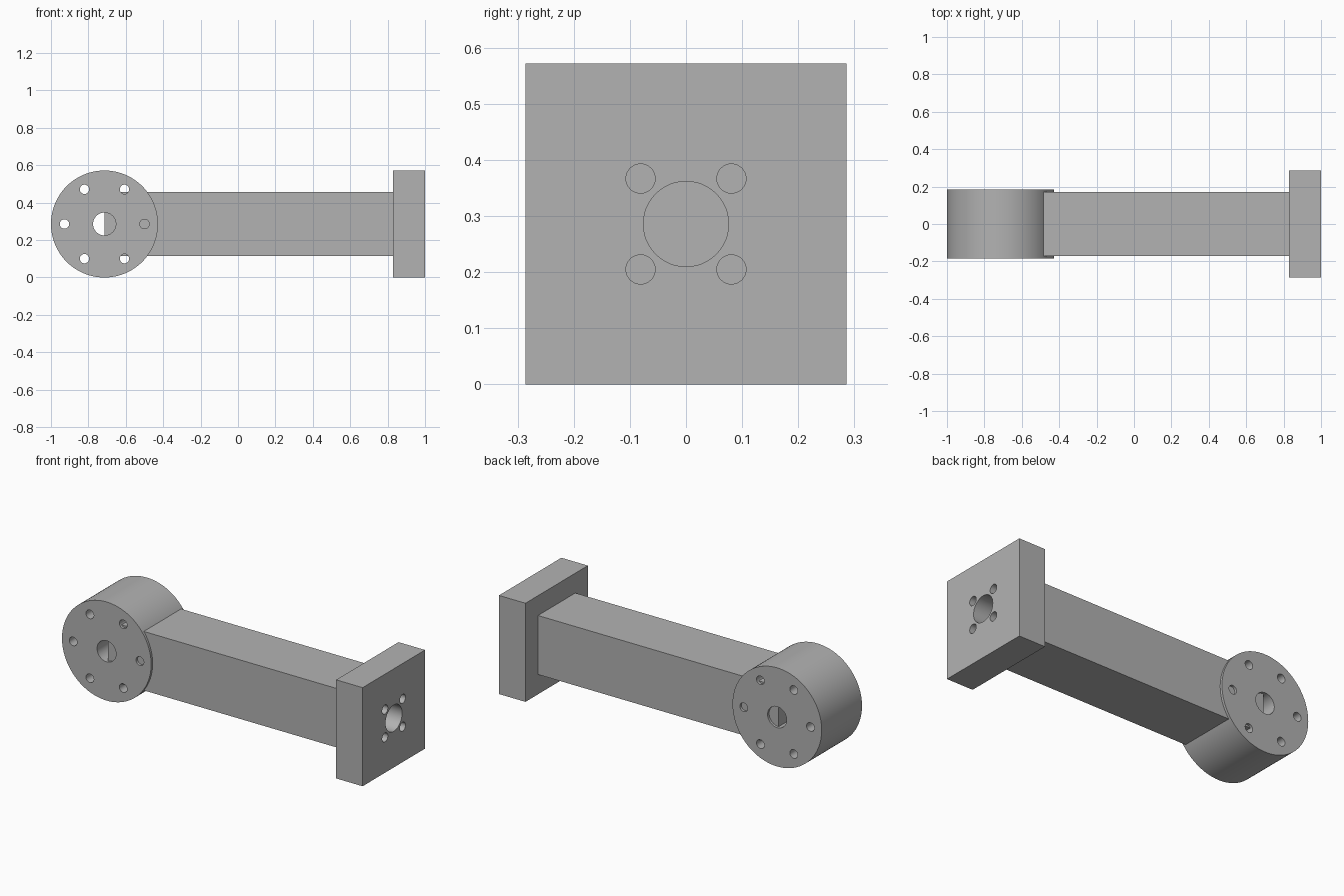
import bpy, bmesh, math
from mathutils import Matrix, Vector

if "Cube" in bpy.data.objects:
    bpy.data.objects.remove(bpy.data.objects["Cube"], do_unlink=True)

MID_Z = 0.286          # height of the arm axis
HUB_X = -0.714         # pivot axis of the hub
PLATE_X = 0.83         # inner face of the end plate

grey = bpy.data.materials.new("plain_grey")
grey.use_nodes = True
colour = (0.448, 0.448, 0.448, 1)
grey.diffuse_color = colour
grey.node_tree.nodes["Principled BSDF"].inputs["Base Color"].default_value = colour


def make_object(name, bm):
    mesh = bpy.data.meshes.new(name)
    bm.to_mesh(mesh)
    bm.free()
    mesh.materials.append(grey)
    obj = bpy.data.objects.new(name, mesh)
    bpy.context.collection.objects.link(obj)
    return obj


def box(name, low, high):
    low, high = Vector(low), Vector(high)
    bm = bmesh.new()
    place = Matrix.Translation((low + high) / 2) @ Matrix.Diagonal((high - low).to_4d())
    bmesh.ops.create_cube(bm, size=1, matrix=place)
    return make_object(name, bm)


def cylinders(name, axis, length, discs, segments):
    """One mesh of parallel cylinders; discs holds (centre, radius) pairs."""
    bm = bmesh.new()
    turn = Vector((0, 0, 1)).rotation_difference(Vector(axis)).to_matrix().to_4x4()
    for centre, radius in discs:
        bmesh.ops.create_cone(bm, cap_ends=True, segments=segments, radius1=radius,
                              radius2=radius, depth=length,
                              matrix=Matrix.Translation(centre) @ turn)
    return make_object(name, bm)


def drill(target, cutter):
    cutter.hide_render = True
    cut = target.modifiers.new("holes", 'BOOLEAN')
    cut.operation, cut.solver, cut.object = 'DIFFERENCE', 'EXACT', cutter
    bpy.ops.object.select_all(action='DESELECT')
    bpy.context.view_layer.objects.active = target
    target.select_set(True)
    bpy.ops.object.modifier_apply(modifier=cut.name)
    bpy.data.objects.remove(cutter, do_unlink=True)
    bpy.ops.object.shade_smooth_by_angle(angle=math.radians(30))


# Square beam, running from the pivot axis to the end plate
box("beam", (HUB_X, -0.171, MID_Z - 0.171), (PLATE_X, 0.171, MID_Z + 0.171))

# Round hub with a centre bore and a ring of six bolt holes
hub_centre = Vector((HUB_X, 0, MID_Z))
hub = cylinders("hub", (0, 1, 0), 0.37, [(hub_centre, 0.286)], 96)
hub_holes = [(hub_centre, 0.061)]
for i in range(6):
    a = math.radians(60 * i)
    hub_holes.append((hub_centre + 0.214 * Vector((math.cos(a), 0, math.sin(a))), 0.025))
drill(hub, cylinders("hub_hole_cutter", (0, 1, 0), 1, hub_holes, 48))

# Square end plate with a centre bore and four bolt holes
plate = box("end_plate", (PLATE_X, -0.286, 0), (1, 0.286, 2 * MID_Z))
plate_centre = Vector((1, 0, MID_Z))
plate_holes = [(plate_centre, 0.076)]
for sy in (-1, 1):
    for sz in (-1, 1):
        plate_holes.append((plate_centre + 0.081 * Vector((0, sy, sz)), 0.026))
drill(plate, cylinders("plate_hole_cutter", (1, 0, 0), 1, plate_holes, 48))
